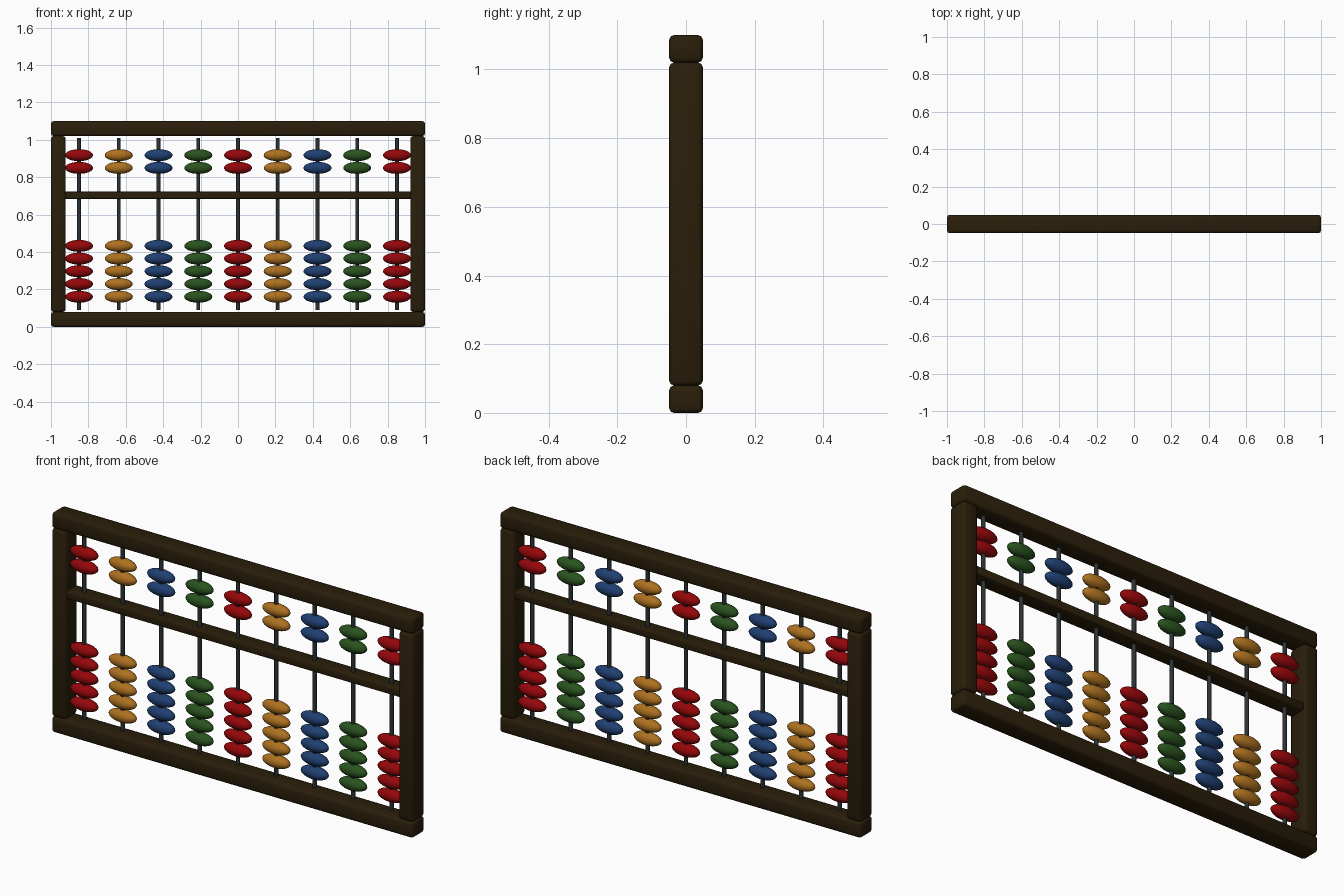
import bpy, math

if "Cube" in bpy.data.objects:
    bpy.data.objects.remove(bpy.data.objects["Cube"])


def material(name, rgb):
    m = bpy.data.materials.new(name)
    m.diffuse_color = (*rgb, 1)
    m.use_nodes = True
    m.node_tree.nodes["Principled BSDF"].inputs["Base Color"].default_value = m.diffuse_color
    return m


WOOD = material("dark_wood", (0.023, 0.013, 0.003))
STEEL = material("dark_steel", (0.025, 0.032, 0.034))
BEADS = [material("red", (0.30, 0.002, 0.003)),
         material("ochre", (0.42, 0.165, 0.014)),
         material("blue", (0.014, 0.050, 0.165)),
         material("green", (0.022, 0.085, 0.013))]


def finish(obj, name, mat, angle=35):
    obj.name = name
    obj.data.materials.append(mat)
    bpy.ops.object.shade_smooth_by_angle(angle=math.radians(angle))
    return obj


def beam(name, x0, x1, depth, z0, z1, bevel):
    bpy.ops.mesh.primitive_cube_add(size=1, location=((x0 + x1) / 2, 0, (z0 + z1) / 2))
    o = bpy.context.object
    o.scale = (x1 - x0, depth, z1 - z0)
    bpy.ops.object.transform_apply(location=False, rotation=False, scale=True)
    mod = o.modifiers.new("rounded_edges", 'BEVEL')
    mod.width, mod.segments = bevel, 2
    bpy.ops.object.modifier_apply(modifier=mod.name)
    return finish(o, name, WOOD, 50)


# Frame
beam("bottom_rail", -1, 1, 0.098, 0, 0.08, 0.014)
beam("top_rail", -1, 1, 0.098, 1.02, 1.10, 0.014)
beam("left_post", -1, -0.921, 0.098, 0.08, 1.02, 0.014)
beam("right_post", 0.921, 1, 0.098, 0.08, 1.02, 0.014)
beam("divider_bar", -0.925, 0.925, 0.08, 0.685, 0.723, 0.004)

# Rods, each with five lower and two upper spindle-shaped beads
HEIGHTS = [0.161 + 0.068 * i for i in range(5)] + [0.850, 0.918]
for col in range(9):
    x = -0.85 + 0.2125 * col
    bpy.ops.mesh.primitive_cylinder_add(vertices=12, radius=0.010, depth=0.92,
                                        location=(x, 0, 0.55))
    finish(bpy.context.object, f"rod_{col + 1}", STEEL)
    for row, z in enumerate(HEIGHTS):
        bpy.ops.mesh.primitive_uv_sphere_add(segments=24, ring_count=12, radius=1,
                                             location=(x, 0, z))
        bead = bpy.context.object
        bead.scale = (0.075, 0.032, 0.032)
        bpy.ops.object.transform_apply(location=False, rotation=False, scale=True)
        finish(bead, f"bead_{col + 1}_{row + 1}", BEADS[col % 4], 60)
